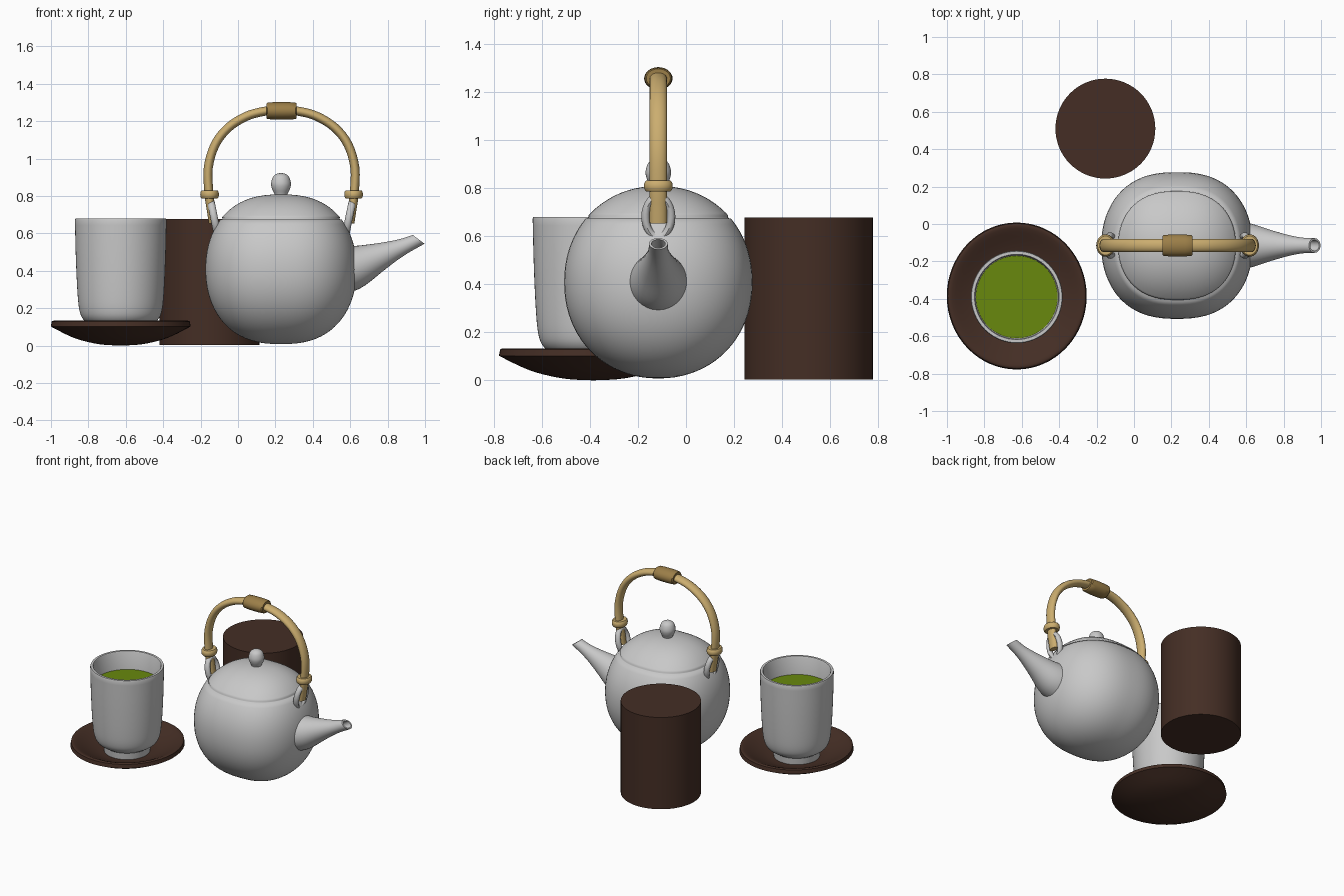
import bpy, bmesh, math
from mathutils import Vector as V

if "Cube" in bpy.data.objects:
    bpy.data.objects.remove(bpy.data.objects["Cube"])

def material(name, col):
    m = bpy.data.materials.new(name)
    m.diffuse_color = (*col, 1)
    m.use_nodes = True
    m.node_tree.nodes["Principled BSDF"].inputs["Base Color"].default_value = m.diffuse_color
    return m

PORCELAIN = material("grey_porcelain", (0.58, 0.58, 0.58))
WOOD = material("dark_wood", (0.058, 0.027, 0.018))
TEA = material("green_tea", (0.14, 0.25, 0.004))
BAMBOO = material("pale_bamboo", (0.60, 0.42, 0.16))
WRAP = material("tan_wrap", (0.33, 0.21, 0.065))

def finish(bm, name, mat, angle=35):
    bmesh.ops.remove_doubles(bm, verts=bm.verts, dist=1e-5)
    bmesh.ops.recalc_face_normals(bm, faces=bm.faces)
    me = bpy.data.meshes.new(name)
    bm.to_mesh(me)
    bm.free()
    me.materials.append(mat)
    ob = bpy.data.objects.new(name, me)
    bpy.context.collection.objects.link(ob)
    bpy.ops.object.select_all(action='DESELECT')
    ob.select_set(True)
    bpy.context.view_layer.objects.active = ob
    bpy.ops.object.shade_smooth_by_angle(angle=math.radians(angle))
    return ob

def skin(name, rings, mat, closed=False, caps=True, angle=35):
    """Join rings of points into a surface."""
    bm = bmesh.new()
    vs = [[bm.verts.new(p) for p in r] for r in rings]
    n = len(rings[0])
    for i in range(len(vs) if closed else len(vs) - 1):
        a, b = vs[i], vs[(i + 1) % len(vs)]
        for j in range(n):
            k = (j + 1) % n
            bm.faces.new((a[j], a[k], b[k], b[j]))
    if caps and not closed:
        bm.faces.new(vs[0])
        bm.faces.new(vs[-1])
    return finish(bm, name, mat, angle)

def ellipse(c, u, v, n=24):
    c, u, v = V(c), V(u), V(v)
    return [c + u * math.cos(2 * math.pi * j / n) + v * math.sin(2 * math.pi * j / n) for j in range(n)]

def lathe(name, prof, c, mat, sx=1, sy=1, n=64, closed=False):
    """Revolve (radius, height) points about a vertical axis."""
    rings = [ellipse((c[0], c[1], c[2] + z), (max(r, 1e-6) * sx, 0, 0), (0, max(r, 1e-6) * sy, 0), n)
             for r, z in prof]
    return skin(name, rings, mat, closed, caps=False)

def smooth(pts, steps=5):
    """Catmull-Rom interpolation of tuples."""
    out = []
    P = [pts[0]] + list(pts) + [pts[-1]]
    for i in range(1, len(P) - 2):
        for s in range(steps):
            t = s / steps
            out.append(tuple(0.5 * (2 * b + (c - a) * t + (2 * a - 5 * b + 4 * c - d) * t * t
                                    + (3 * b - a - 3 * c + d) * t ** 3)
                             for a, b, c, d in zip(*P[i - 1:i + 3])))
    return out + [tuple(pts[-1])]

CX, CY = 0.23, -0.115   # teapot axis

# teapot body: rounded-square pot with a fine lid groove
def power(v, n):
    return math.copysign(abs(v) ** (2 / n), v)

seam = math.asin(0.667)
lats = [(-math.pi / 2 + math.pi * i / 40, 1) for i in range(41)]
lats = [l for l in lats if abs(l[0] - seam) > 0.03]
lats += [(seam - 0.022, 1), (seam - 0.007, 0.985), (seam + 0.007, 0.985), (seam + 0.022, 1)]
rings = []
for la, s in sorted(lats):
    ring = []
    for j in range(72):
        a = 2 * math.pi * (j + 0.5) / 72
        u, v, w = math.cos(la) * math.cos(a), math.cos(la) * math.sin(a), math.sin(la)
        ring.append((CX + 0.405 * s * power(u, 2.5), CY + 0.392 * s * power(v, 2.1),
                     0.408 + 0.4 * s * power(w, 2.1)))
    rings.append(ring)
skin("teapot_body", rings, PORCELAIN, caps=False, angle=60)

# lid knob
lathe("lid_knob", smooth([(0.045, -0.02), (0.033, 0.0), (0.048, 0.035), (0.053, 0.065),
                          (0.042, 0.1), (0.02, 0.116), (0, 0.119)], 4), (CX, CY, 0.803), PORCELAIN, n=32)

# spout: (x, z, tilt, radius), then back inside the mouth
def spout_ring(x, z, deg, r):
    a = math.radians(deg)
    return ellipse((x, CY, z), (0, r, 0), (-r * math.sin(a), 0, r * math.cos(a)), 32)

path = smooth([(0.55, 0.405, 6, 0.133), (0.64, 0.422, 12, 0.113), (0.74, 0.468, 22, 0.08),
               (0.83, 0.508, 28, 0.055), (0.90, 0.538, 36, 0.042), (0.966, 0.568, 53, 0.039)])
path += [(0.966, 0.568, 53, 0.029), (0.93, 0.545, 45, 0.028), (0.88, 0.525, 35, 0.026)]
skin("spout", [spout_ring(*p) for p in path], PORCELAIN)

# bamboo handle: half arch mirrored about the pot axis
HX = 0.233
half = [(-0.365, 0.655), (-0.375, 0.72), (-0.388, 0.81), (-0.392, 0.95), (-0.355, 1.075),
        (-0.285, 1.165), (-0.19, 1.225), (-0.095, 1.252)]
arch = smooth(half + [(0, 1.26)] + [(-x, z) for x, z in reversed(half)], 4)
rings = []
for i, (x, z) in enumerate(arch):
    a, b = arch[max(i - 1, 0)], arch[min(i + 1, len(arch) - 1)]
    t = V((b[0] - a[0], 0, b[1] - a[1])).normalized()
    rings.append(ellipse((HX + x, CY, z), (0, 0.036, 0), V((-t.z, 0, t.x)) * 0.024, 20))
skin("handle", rings, BAMBOO)

# wrapped grip at the top of the handle
grip = [(-0.08, 0.85), (-0.074, 0.94), (-0.04, 0.99), (0, 1), (0.04, 0.99), (0.074, 0.94), (0.08, 0.85)]
skin("handle_grip", [ellipse((HX + x, CY, 1.255), (0, 0.059 * s, 0), (0, 0, 0.047 * s), 32)
                     for x, s in grip], WRAP)

for side, sg in (("left", -1), ("right", 1)):
    # binding collar around the handle
    lathe(side + "_collar", [(0.4, -0.022), (0.85, -0.022), (0.97, -0.013), (1, 0), (0.97, 0.013),
                             (0.85, 0.022), (0.4, 0.022)],
          (HX + sg * 0.385, CY, 0.808), BAMBOO, 0.05, 0.06, 32, closed=True)
    # porcelain lug loop, leaning outwards at the top
    up, out = V((sg * 0.2, 0, 0.98)), V((sg * 0.98, 0, -0.2))
    c = V((HX + sg * 0.36, CY, 0.68))
    rings = []
    for j in range(32):
        a = 2 * math.pi * j / 32
        d = V((0, math.cos(a), 0)) * 0.053 + up * (0.085 * math.sin(a))
        rings.append(ellipse(c + d, d.normalized() * 0.018, out * 0.02, 12))
    skin(side + "_lug", rings, PORCELAIN, closed=True)

# saucer, slightly oval
SX, SY = -0.627, -0.385
lathe("saucer", smooth([(0, 0), (0.12, 0.008), (0.25, 0.041), (0.374, 0.102)], 5)
      + smooth([(0.369, 0.129), (0.345, 0.13), (0.25, 0.085), (0.16, 0.06), (0, 0.055)], 4),
      (SX, SY, 0), WOOD, 1, 1.05)

# cup with foot and open inside
lathe("cup", [(0, 0.06), (0.153, 0.06), (0.157, 0.108)]
      + smooth([(0.165, 0.113), (0.2, 0.14), (0.22, 0.185), (0.231, 0.28), (0.24, 0.47), (0.245, 0.672)], 5)
      + [(0.242, 0.68), (0.226, 0.68), (0.222, 0.673), (0.216, 0.47), (0.205, 0.25), (0.16, 0.16), (0, 0.15)],
      (SX, SY - 0.005, 0), PORCELAIN, 1, 1.01)

# tea surface
lathe("tea", [(0, 0.548), (0.219, 0.548), (0.219, 0.54), (0, 0.54)], (SX, SY - 0.005, 0), TEA, 1, 1.01)

# tea canister
lathe("canister", [(0, 0.003), (0.267, 0.003), (0.267, 0.676), (0, 0.676)], (-0.153, 0.51, 0), WOOD)
